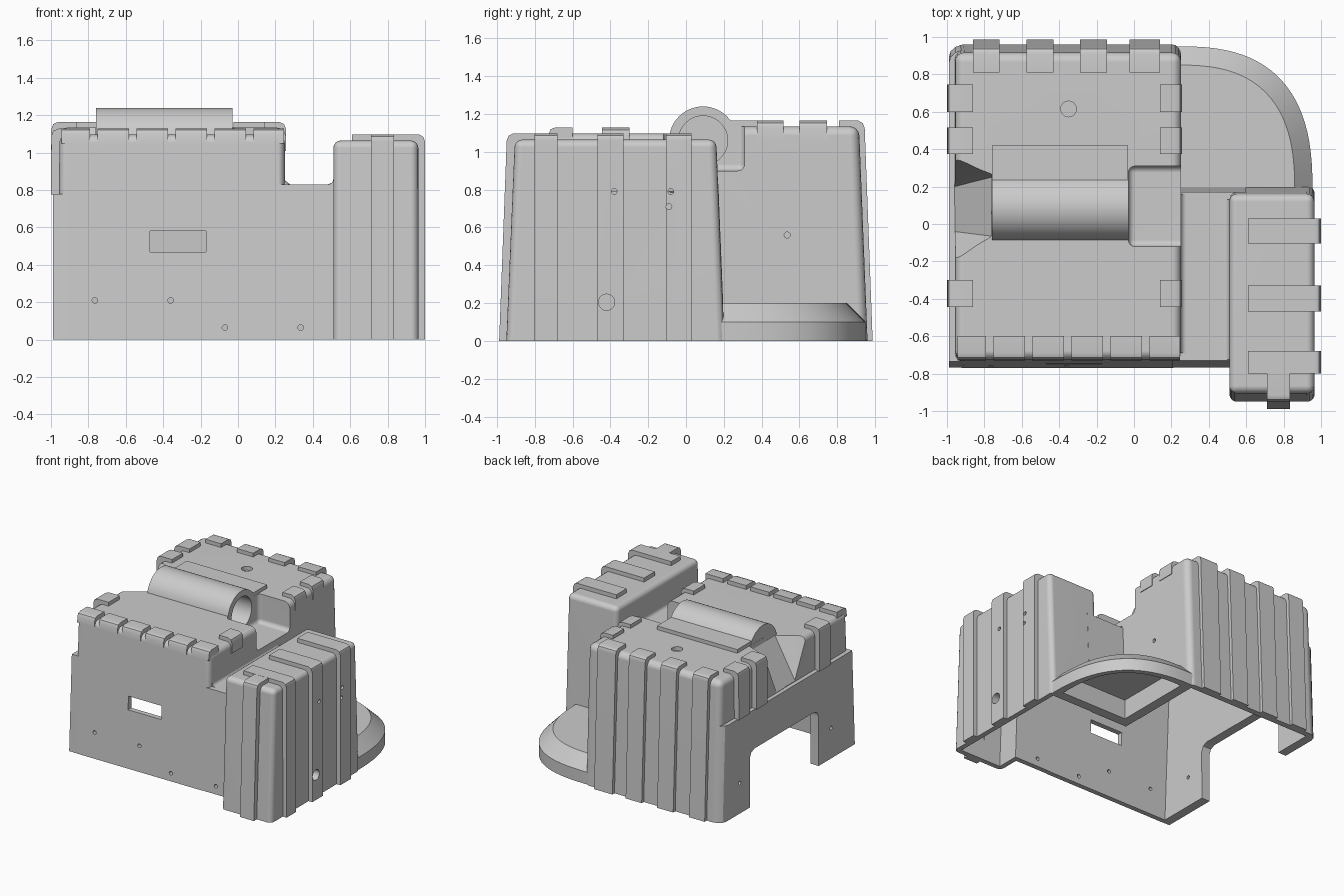
import bpy, bmesh, math

if "Cube" in bpy.data.objects:
    bpy.data.objects.remove(bpy.data.objects["Cube"])

grey = bpy.data.materials.new("matte grey")
grey.diffuse_color = (0.6, 0.6, 0.6, 1)
grey.use_nodes = True
grey.node_tree.nodes["Principled BSDF"].inputs["Base Color"].default_value = grey.diffuse_color


def loft(name, rings, bevel=0, all_edges=False):
    """Closed solid through rings of equal point count."""
    bm = bmesh.new()
    vs = [[bm.verts.new(p) for p in r] for r in rings]
    n = len(rings[0])
    for a, b in zip(vs, vs[1:]):
        for i in range(n):
            j = (i + 1) % n
            bm.faces.new((a[i], a[j], b[j], b[i]))
    bm.faces.new(vs[0][::-1])
    bm.faces.new(vs[-1])
    bmesh.ops.connect_verts_nonplanar(bm, angle_limit=0.01, faces=bm.faces[:])
    bmesh.ops.recalc_face_normals(bm, faces=bm.faces[:])
    if bevel:
        low = min(v.co.z for v in bm.verts) + 1e-4
        edges = [e for e in bm.edges if all_edges or max(v.co.z for v in e.verts) > low]
        bmesh.ops.bevel(bm, geom=edges, offset=bevel, segments=4, profile=0.5,
                        affect='EDGES', clamp_overlap=True)
    me = bpy.data.meshes.new(name)
    bm.to_mesh(me)
    bm.free()
    ob = bpy.data.objects.new(name, me)
    bpy.context.collection.objects.link(ob)
    return ob


def block(name, base, top, z0, z1, bevel=0, all_edges=False):
    """Tapered box; base and top are (x0, x1, y0, y1)."""
    def ring(r, z):
        return [(r[0], r[2], z), (r[1], r[2], z), (r[1], r[3], z), (r[0], r[3], z)]
    return loft(name, [ring(base, z0), ring(top, z1)], bevel, all_edges)


def place(axis, along, u, v):
    return {'x': (along, u, v), 'y': (u, along, v), 'z': (u, v, along)}[axis]


def prism(name, axis, profile, a, b):
    return loft(name, [[place(axis, t, u, v) for u, v in profile] for t in (a, b)])


def rod(name, axis, cu, cv, r, a, b, n=24):
    pts = [(cu + r * math.cos(2 * math.pi * i / n), cv + r * math.sin(2 * math.pi * i / n))
           for i in range(n)]
    return prism(name, axis, pts, a, b)


def volume(me):
    bm = bmesh.new()
    bm.from_mesh(me)
    v = abs(bm.calc_volume())
    bm.free()
    return v


def combine(ob, tools, op, keep=False):
    """Boolean each tool into ob; a result of impossible volume is retried with another solver."""
    for t in tools:
        v0, vt = volume(ob.data), volume(t.data)
        lo, hi = (max(v0, vt), v0 + vt) if op == 'UNION' else (max(v0 - vt, 0.002), v0)
        for solver in ('EXACT', 'MANIFOLD', 'FLOAT'):
            m = ob.modifiers.new("bool", 'BOOLEAN')
            m.operation, m.solver, m.object = op, solver, t
            bpy.context.view_layer.update()
            dg = bpy.context.evaluated_depsgraph_get()
            me = bpy.data.meshes.new_from_object(ob.evaluated_get(dg))
            ob.modifiers.clear()
            if lo - 1e-3 <= volume(me) <= hi + 1e-3 and len(me.polygons) > 5:
                ob.data = me
                break
        if not keep:
            bpy.data.objects.remove(t)


def funnel(p):
    """Flared ramp at the left end of the tube, grown by p."""
    def ring(x, y0, y1, z, t0, t1):
        return [(x, y0 - p, z - 1.5 * p), (x, y1 + p, z - 1.5 * p), (x, t1 + p, 1.3), (x, t0 - p, 1.3)]
    return loft("funnel", [ring(-1.06, -0.04, 0.20, 0.785, -0.30, 0.43),
                           ring(-0.96, -0.04, 0.20, 0.785, -0.30, 0.43),
                           ring(-0.761 + p, -0.065, 0.25, 1.093, -0.16, 0.335)])


def quarter(cx, cy, a, b, z):
    """Quarter of a squared-off ellipse, closed at its centre."""
    e = 2 / 2.7
    pts = [(cx, cy, z)]
    for i in range(25):
        t = math.pi / 2 * i / 24
        pts.append((cx + a * max(math.cos(t), 0) ** e, cy + b * max(math.sin(t), 0) ** e, z))
    return pts


def skirt_ring(y0, y1, z):
    return [(-0.99, y0, z), (-0.80, y0, z), (-0.80, y1, z), (-0.925, y1, z), (-0.955, y1 - 0.01, z),
            (-0.98, y1 - 0.033, z), (-0.99, y1 - 0.065, z)]


def cove(x, s):
    """Concave fillet profile in the corner at the channel floor; s is the open side."""
    r = 0.03
    arc = [(x + s * r * (1 - math.sin(a)), 0.83 + r * (1 - math.cos(a)))
           for a in [math.pi / 2 * i / 4 for i in range(5)]]
    return arc + [(x - s * 0.01, 0.86), (x - s * 0.01, 0.82), (x + s * r, 0.82)]


# outer body masses
shell = block("shell", (-0.96, 0.25, -0.77, 0.25), (-0.955, 0.25, -0.722, 0.25), 0, 1.097, 0.045)
masses = [
    block("rear", (-0.962, 0.252, 0.05, 0.96), (-0.957, 0.252, 0.05, 0.915), 0, 1.135, 0.05),
    block("channel", (0, 0.60, -0.767, 0.2045), (0, 0.60, -0.731, 0.171), 0, 0.83),
    block("right", (0.51, 0.966, -0.95, 0.203), (0.51, 0.964, -0.905, 0.16), 0, 1.065, 0.04),
    loft("skirt", [skirt_ring(-0.768, 0.957, 0), skirt_ring(-0.734, 0.927, 0.78)]),
    prism("cove_left", 'y', cove(0.25, 1), -0.69, 0.16),
    prism("cove_right", 'y', cove(0.51, -1), -0.725, 0.13),
    loft("foot", [quarter(0.22, 0.15, 0.735, 0.80, 0), quarter(0.22, 0.15, 0.735, 0.80, 0.1),
                  quarter(0.22, 0.15, 0.64, 0.70, 0.2)]),
    rod("tube", 'x', 0.09, 1.06, 0.18, -0.76, 0.0, 48),
    block("tube_plate", (-0.758, -0.031, 0.12, 0.42), (-0.758, -0.031, 0.12, 0.42), 1.11, 1.165),
]
combine(shell, masses, 'UNION')
notch = (-0.03, 0.45, -0.12, 0.31)
combine(shell, [block("notch", notch, notch, 0.9, 1.4, 0.035, True), funnel(0)], 'DIFFERENCE')

# hollow inside, keeping walls round the notch, funnel and tube
hollow = block("hollow", (-0.915, 0.21, -0.73, 0.3), (-0.913, 0.21, -0.68, 0.3), -0.01, 1.055)
combine(hollow, [
    block("h_rear", (-0.917, 0.208, 0.1, 0.913), (-0.915, 0.208, 0.1, 0.87), -0.012, 1.094),
    block("h_channel", (0.1, 0.6, -0.727, 0.156), (0.1, 0.6, -0.69, 0.128), -0.014, 0.79),
    block("h_right", (0.55, 0.925, -0.91, 0.162), (0.55, 0.923, -0.865, 0.12), -0.016, 1.025),
], 'UNION')
pad = (-0.07, 0.45, -0.16, 0.35)
combine(hollow, [block("pad", pad, pad, 0.86, 1.4), funnel(0.04),
                 rod("tube_wall", 'x', 0.09, 1.06, 0.2, -0.8, 0.01, 48)], 'DIFFERENCE')
foot_hollow = loft("foot_hollow", [quarter(0.29, 0.24, 0.605, 0.65, -0.05),
                                   quarter(0.29, 0.24, 0.605, 0.65, 0.085),
                                   quarter(0.29, 0.24, 0.53, 0.57, 0.16)])
combine(shell, [hollow, foot_hollow], 'DIFFERENCE')

# blind tube bore, side archway, front slot
arch = [(-0.30, -0.1), (0.59, -0.1), (0.59, 0.40), (0.572, 0.442), (0.53, 0.46),
        (-0.24, 0.46), (-0.282, 0.442), (-0.30, 0.40)]
slot = (-0.47, -0.17, -0.9, -0.6)
combine(shell, [rod("bore", 'x', 0.09, 1.06, 0.13, -0.72, 0.02, 48),
                prism("arch", 'x', arch, -1.1, -0.85),
                block("slot", slot, slot, 0.47, 0.58)], 'DIFFERENCE')

# drilled holes
holes = [rod("hole", 'y', x, z, 0.015, -0.85, -0.65, 16)
         for x, z in ((-0.765, 0.21), (-0.36, 0.21), (-0.07, 0.065), (0.335, 0.065))]
holes += [rod("hole", 'x', y, z, 0.015, -1.1, -0.85, 16) for y, z in ((0.72, 0.25), (-0.46, 0.25))]
holes += [rod("hole", 'x', 0.535, 0.56, 0.016, 0.15, 0.35, 16),
          rod("hole", 'z', -0.35, 0.615, 0.042, 1.103, 1.3)]
combine(shell, holes, 'DIFFERENCE')
side_holes = [rod("hole", 'x', y, z, r, 0.85, 1.1, 20)
              for y, z, r in ((-0.42, 0.205, 0.043), (-0.38, 0.79, 0.015),
                              (-0.08, 0.79, 0.015), (-0.09, 0.71, 0.015))]
combine(shell, side_holes, 'DIFFERENCE', keep=True)

parts = [shell]

# ribs over the back edge
back = [(0.987, 0), (0.945, 1.125), (0.935, 1.152), (0.91, 1.165), (0.81, 1.165),
        (0.81, 1.115), (0.885, 1.115), (0.935, 0)]
for x0, x1 in ((-0.86, -0.72), (-0.575, -0.43), (-0.29, -0.145), (-0.025, 0.14)):
    parts.append(prism("back_rib", 'x', back, x0, x1))

# ribs over the left edge and caps on the right edge
for y0, y1, drop in ((0.60, 0.745, 0), (0.375, 0.515, 0), (-0.445, -0.30, 0.037)):
    t = 1.165 - drop
    left = [(-1.0, 0.775), (-0.998, t - 0.04), (-0.988, t - 0.012), (-0.96, t), (-0.86, t),
            (-0.86, t - 0.05), (-0.93, t - 0.05), (-0.94, 0.775)]
    cap = [(0.14, t), (0.22, t), (0.246, t - 0.012), (0.257, t - 0.04), (0.257, t - 0.12),
           (0.225, t - 0.12), (0.225, t - 0.05), (0.14, t - 0.05)]
    parts.append(prism("left_rib", 'y', left, y0, y1))
    parts.append(prism("right_cap", 'y', cap, y0, y1))

# row of caps along the front edge
front = [(-0.60, 1.13), (-0.69, 1.13), (-0.715, 1.12), (-0.726, 1.095), (-0.729, 1.05),
         (-0.70, 1.05), (-0.69, 1.07), (-0.60, 1.07)]
gaps = [-0.77 + 0.2085 * i for i in range(5)]
for x0, x1 in zip([-0.945] + [g + 0.02 for g in gaps], [g - 0.02 for g in gaps] + [0.245]):
    parts.append(prism("front_cap", 'x', front, x0, x1))

# ribs wrapping the right block
side = [(1.0, 0), (1.0, 1.06), (0.99, 1.086), (0.965, 1.098), (0.61, 1.098), (0.61, 1.045),
        (0.942, 1.045), (0.942, 0)]
for y0, y1 in ((-0.105, 0.03), (-0.468, -0.33), (-0.80, -0.68)):
    rib = prism("side_rib", 'y', side, y0, y1)
    combine(rib, side_holes, 'DIFFERENCE', keep=True)
    parts.append(rib)
nose = [(-0.988, 0), (-0.948, 1.06), (-0.938, 1.086), (-0.915, 1.097), (-0.74, 1.097),
        (-0.74, 1.045), (-0.885, 1.045), (-0.93, 0)]
parts.append(prism("nose_rib", 'x', nose, 0.71, 0.835))
for h in side_holes:
    bpy.data.objects.remove(h)

# finish
for ob in parts:
    ob.data.materials.clear()
    ob.data.materials.append(grey)
    bpy.ops.object.select_all(action='DESELECT')
    ob.select_set(True)
    bpy.context.view_layer.objects.active = ob
    bpy.ops.object.shade_smooth_by_angle(angle=math.radians(28))
    ob.modifiers.new("normals", 'WEIGHTED_NORMAL').keep_sharp = True
